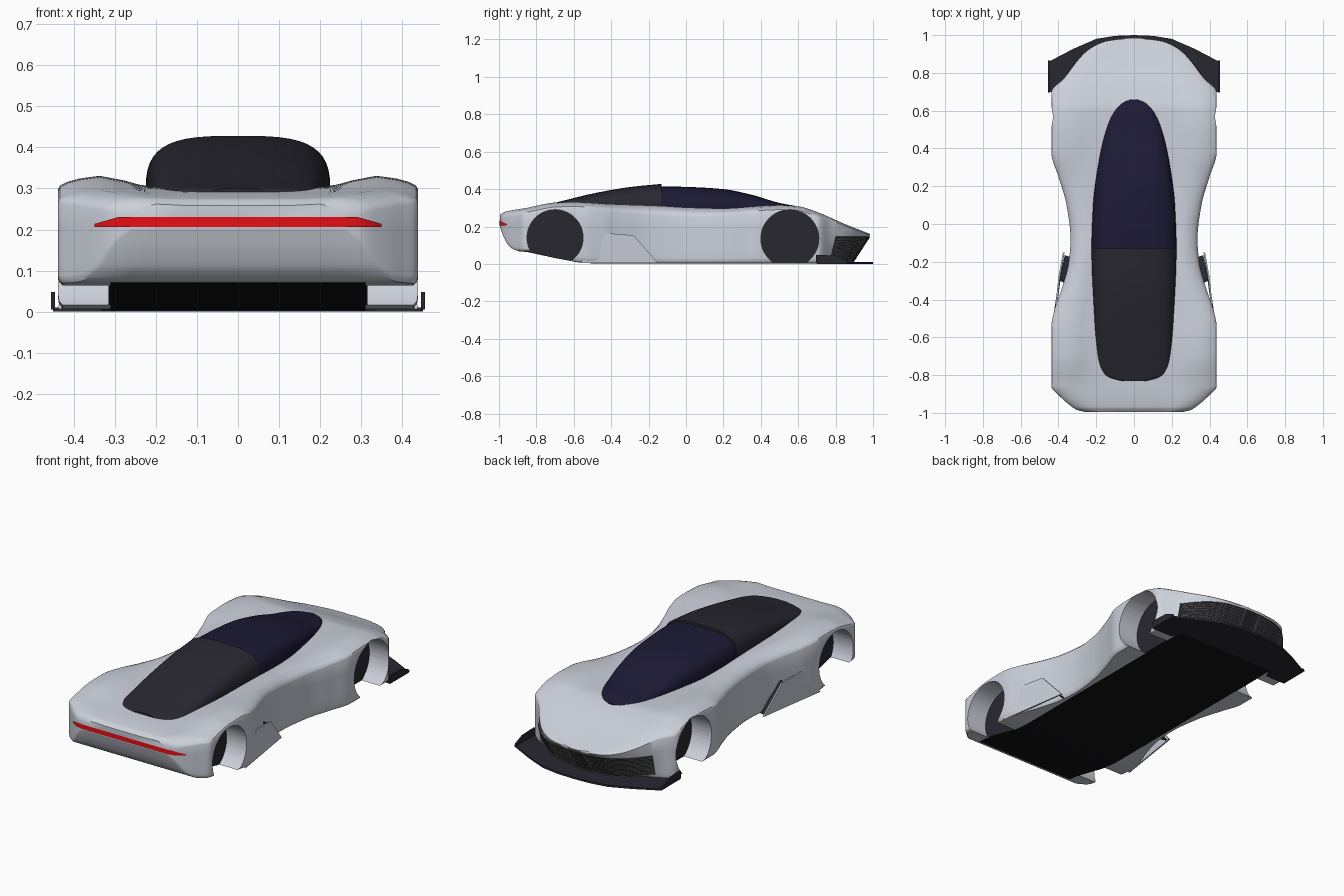
import bpy, bmesh, math
from mathutils import Vector

if "Cube" in bpy.data.objects:
    bpy.data.objects.remove(bpy.data.objects["Cube"])


def mat(name, r, g, b):
    m = bpy.data.materials.new(name)
    m.diffuse_color = (r, g, b, 1)
    m.use_nodes = True
    m.node_tree.nodes["Principled BSDF"].inputs["Base Color"].default_value = m.diffuse_color
    return m


SILVER = mat("silver", .60, .63, .70)
DARK = mat("dark_trim", .022, .02, .03)
NAVY = mat("navy_glass", .012, .01, .035)
BLACK = mat("black", .006, .006, .008)
RED = mat("red_light", .8, .005, .008)
MESH = mat("grille_wire", .16, .16, .16)


def curve(*pts):
    """Monotone cubic through (y, value) points."""
    n = len(pts)
    d = [(pts[i+1][1]-pts[i][1])/(pts[i+1][0]-pts[i][0]) for i in range(n-1)]
    t = [d[0]] + [0 if a*b <= 0 else 2*a*b/(a+b) for a, b in zip(d, d[1:])] + [d[-1]]

    def f(y):
        y = min(max(y, pts[0][0]), pts[-1][0])
        i = next(k for k in range(n-1) if y <= pts[k+1][0])
        h = pts[i+1][0]-pts[i][0]
        s = (y-pts[i][0])/h
        return ((1+2*s)*(1-s)**2*pts[i][1] + s*(1-s)**2*h*t[i]
                + s*s*(3-2*s)*pts[i+1][1] + s*s*(s-1)*h*t[i+1])
    return f


# body curves along the length: half width, centre height, fender height, underside, shoulder drop
width = curve((-.995, .26), (-.985, .30), (-.955, .345), (-.91, .395), (-.86, .438), (-.55, .438),
              (-.45, .42), (-.35, .385), (-.2, .345), (-.08, .336), (.1, .357), (.25, .40),
              (.38, .438), (.70, .438), (.77, .372), (.87, .295), (.92, .245), (.965, .16), (.985, .04))
centre = curve((-.995, .258), (-.97, .275), (-.85, .29), (-.6, .30), (0, .29), (.4, .296),
               (.6, .295), (.7, .272), (.85, .21), (.985, .158))
fender = curve((-.995, .262), (-.97, .278), (-.85, .30), (-.7, .328), (-.6, .331), (-.4, .32),
               (-.13, .31), (0, .302), (.2, .297), (.4, .31), (.5, .314), (.6, .308),
               (.7, .278), (.85, .213), (.985, .16))
under = curve((-.995, .20), (-.975, .145), (-.95, .10), (-.91, .073), (-.85, .067),
              (-.57, .01), (-.5, .006), (.985, .006))
drop = curve((-.995, .03), (-.6, .03), (-.1, .05), (.4, .03), (.7, .03), (.8, .012), (.985, .006))


def shear(v):
    """Rake the nose wall backwards below its lip."""
    x, y, z = v
    s = min(max((y-.72)/.2, 0), 1)
    return Vector((x, y - .65*max(.155-z, 0)*s*s*(3-2*s), z))


def finish(bm, name, m, angle=35):
    bmesh.ops.recalc_face_normals(bm, faces=bm.faces)
    me = bpy.data.meshes.new(name)
    bm.to_mesh(me)
    bm.free()
    ob = bpy.data.objects.new(name, me)
    bpy.context.collection.objects.link(ob)
    if m:
        me.materials.append(m)
    bpy.ops.object.select_all(action='DESELECT')
    ob.select_set(True)
    bpy.context.view_layer.objects.active = ob
    if angle:
        bpy.ops.object.shade_smooth_by_angle(angle=math.radians(angle))
    return ob


def loft(name, rings, m, closed=True, caps=True, angle=35):
    bm = bmesh.new()
    vs = [[bm.verts.new(p) for p in r] for r in rings]
    n = len(rings[0])
    for a, b in zip(vs, vs[1:]):
        for i in range(n if closed else n-1):
            j = (i+1) % n
            bm.faces.new((a[i], a[j], b[j], b[i]))
    if caps:
        bm.faces.new(vs[0])
        bm.faces.new(vs[-1])
    return finish(bm, name, m, angle)


# main body shell
def section(y):
    w, c, f, b = width(y), centre(y), fender(y), under(y)
    s = f - drop(y)
    top = [(0, c), (.25, c), (.5, c+.12*(f-c)), (.64, c+.65*(f-c)), (.77, f),
           (.88, f-.22*(f-s)), (.95, f-.5*(f-s)), (.99, f-.8*(f-s)), (1, s-.08*(f-s))]
    side = [(1, s+(b-s)*k) for k in (.3, .5, .7, .9)] + [(.995, s+(b-s)*.96), (.975, b), (.7, b), (0, b)]
    half = [(u*w, y, z) for u, z in top + side]
    ring = half + [(-x, q, z) for x, q, z in half[-2:0:-1]]
    return [shear(p) for p in ring]


N = 130
ys = [-.005 + .99*math.sin((i/N-.5)*math.pi) for i in range(N+1)]
body = loft("body_shell", [section(y) for y in ys], SILVER)

# wheel wells cut out of the body, closed by dark inner discs
for name, wy, wz, r in (("rear", -.70, .14, .15), ("front", .555, .135, .155)):
    circ = [(wy+r*math.cos(a*math.pi/32), wz+r*math.sin(a*math.pi/32)) for a in range(64)]
    for s in (-1, 1):
        cut = loft("well_cutter", [[(s*x, y, z) for y, z in circ] for x in (.31, .6)], None, angle=0)
        cut.hide_render = True
        mod = body.modifiers.new("well", 'BOOLEAN')
        mod.operation, mod.object, mod.solver = 'DIFFERENCE', cut, 'EXACT'
        bpy.context.view_layer.objects.active = body
        bpy.ops.object.modifier_apply(modifier=mod.name)
        bpy.data.objects.remove(cut)
        loft(f"{name}_well_disc", [[(s*x, y, max(z, under(y))) for y, z in circ] for x in (.31, .315)], DARK)
bpy.ops.object.select_all(action='DESELECT')
body.select_set(True)
bpy.context.view_layer.objects.active = body
bpy.ops.object.shade_smooth_by_angle(angle=math.radians(35))

# canopy: navy windscreen and raised dark engine cover
plan = curve((-.83, .07), (-.815, .13), (-.79, .165), (-.73, .19), (-.5, .21), (-.13, .225), (.1, .217),
             (.3, .192), (.5, .148), (.6, .105), (.64, .065), (.66, .015))
glass_top = curve((-.14, .415), (0, .412), (.2, .40), (.35, .37), (.5, .326), (.6, .307), (.66, .29))
cover_top = curve((-.83, .30), (-.75, .315), (-.66, .337), (-.5, .376), (-.3, .411), (-.13, .428))


def dome(name, y0, y1, top, m, grow=0):
    rings = []
    for i in range(41):
        y = (y0+y1)/2 - (y1-y0)/2*math.cos(i/40*math.pi)
        ring = []
        for k in range(25):
            a = math.pi*k/24
            c = math.cos(a)
            ring.append((math.copysign(abs(c)**.6, c)*(plan(y)+grow), y,
                         .28+(top(y)-.28)*max(math.sin(a), 0)**.6))
        rings.append(ring)
    loft(name, rings, m)


dome("windscreen", -.14, .66, glass_top, NAVY)
dome("engine_cover", -.83, -.13, cover_top, DARK)

# black floor with rising rear diffuser
loft("floor", [[(-w, y, under(y)-.003), (w, y, under(y)-.003), (w, y, under(y)+.003), (-w, y, under(y)+.003)]
               for y, w in ((-.9, .31), (-.85, .31), (-.7, .31), (-.57, .31), (-.5, .31), (.7, .31), (.85, .3))],
     BLACK)

# front splitter with turned-up ends
half = [(0, 1), (.1, .996), (.2, .98), (.32, .928), (.45, .86), (.45, .70), (.33, .70), (.3, .76)]
outline = half + [(-x, y) for x, y in half[:0:-1]]
loft("splitter", [[(x, y, z) for x, y in outline] for z in (0, .01)], DARK, angle=20)
for s in (-1, 1):
    loft("splitter_end", [[(s*x, y, z) for y, z in ((.695, .005), (.865, .005), (.86, .02), (.80, .045), (.695, .048))]
                          for x in (.446, .455)], DARK, angle=20)


# strips that wrap round the ends of the body
def wrap_path(y0, y1, n):
    half = [(width(y)+.004, y) for y in
            [y0+(y1-y0)*math.sin(i/n*math.pi/2) for i in range(n+1)]]
    return half + [(-x, y) for x, y in half[::-1]]


def strip(name, path, m, lo, hi, off, rows):
    return loft(name, [[shear((x, y+off, lo(x)+(hi(x)-lo(x))*k/rows)) for k in range(rows+1)]
                       for x, y in path], m, closed=False, caps=False)


def low(x):
    return .012 + .02*max(abs(x)-.2, 0)/.15


def high(x):
    return .146


nose = wrap_path(.80, .985, 34)
strip("grille_backing", nose, DARK, low, high, .002, 2)
wire = strip("grille_wire", nose, MESH, low, high, .004, 14)
mod = wire.modifiers.new("wire", 'WIREFRAME')
mod.thickness = .004

strip("tail_light", wrap_path(-.955, -.995, 12), RED, lambda x: .206,
      lambda x: .231 - .016*max(abs(x)-.29, 0)/.055, -.003, 1)

# side intakes: angled flank panel with a dark mouth behind it
for s in (-1, 1):
    panel = [(.408, -.43, .165), (.392, -.28, .153), (.368, -.15, .006), (.43, -.56, .006)]
    loft("intake_panel", [[(s*(x+d), y, z) for x, y, z in panel] for d in (0, .008)], SILVER, angle=20)
    mouth = [(.355, -.31, .15), (.391, -.29, .15), (.367, -.165, .008), (.335, -.175, .008)]
    loft("intake_mouth", [[(s*x, y+d, z) for x, y, z in mouth] for d in (0, -.01)], DARK, angle=20)
